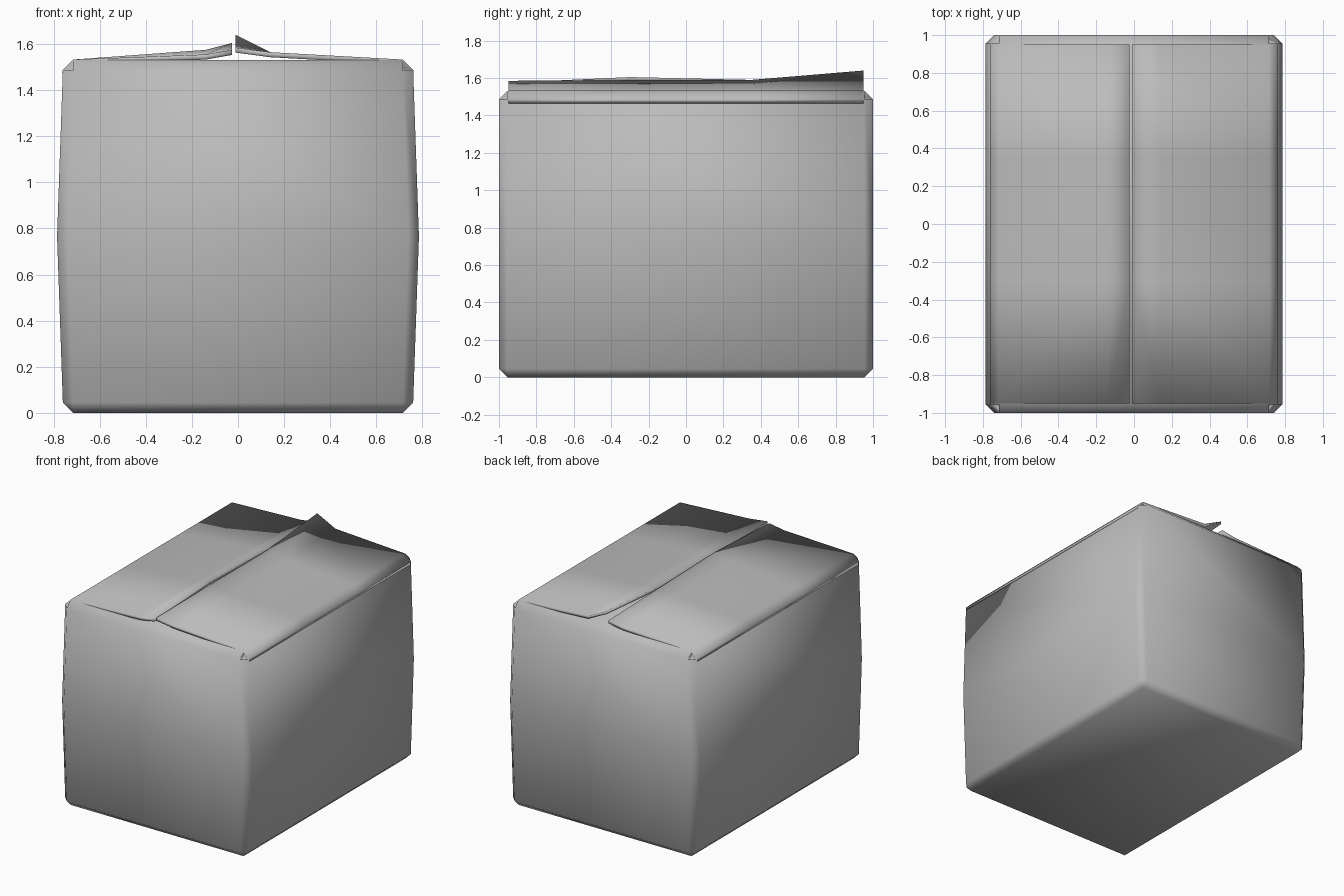
import bpy, bmesh
from mathutils import Vector

cube = bpy.data.objects.get("Cube")
if cube:
    bpy.data.objects.remove(cube, do_unlink=True)

card = bpy.data.materials.new("grey_card")
card.use_nodes = True
colour = (0.5, 0.5, 0.5, 1)
card.diffuse_color = colour
card.node_tree.nodes["Principled BSDF"].inputs["Base Color"].default_value = colour


def finish(name, bm):
    bmesh.ops.recalc_face_normals(bm, faces=bm.faces[:])
    mesh = bpy.data.meshes.new(name)
    bm.to_mesh(mesh)
    bm.free()
    mesh.materials.append(card)
    mesh.polygons.foreach_set("use_smooth", [True] * len(mesh.polygons))
    obj = bpy.data.objects.new(name, mesh)
    bpy.context.collection.objects.link(obj)
    return obj


# Box body: chamfered block whose long sides bulge at mid height
W, D, H, C = 0.76, 1.0, 1.53, 0.045
bm = bmesh.new()
bmesh.ops.create_cube(bm, size=1)
for v in bm.verts:
    v.co = Vector((v.co.x * 2 * W, v.co.y * 2 * D, (v.co.z + 0.5) * H))
bmesh.ops.bevel(bm, geom=bm.edges[:], offset=C, segments=1, affect='EDGES')
bmesh.ops.bisect_plane(bm, geom=bm.verts[:] + bm.edges[:] + bm.faces[:],
                       plane_co=(0, 0, H / 2), plane_no=(0, 0, 1))
for v in bm.verts:
    if abs(v.co.z - H / 2) < 0.01:
        v.co.x += 0.025 if v.co.x > 0 else -0.025

# Small open notches at the four top corners
corners = [f for f in bm.faces if len(f.verts) == 3 and f.calc_center_median().z > 1]
bmesh.ops.inset_individual(bm, faces=corners, thickness=0.004)
for f in corners:
    for v in f.verts:
        v.co -= Vector((0.012 if v.co.x > 0 else -0.012,
                        0.012 if v.co.y > 0 else -0.012, 0.025))
finish("box_body", bm)


# Long top flaps: bent sheets from the hinge to the centre gap
ROWS = (-0.95, -0.3, 0.35, 0.95)


def flap(name, side, inner_x, bend_z, inner_z):
    bm = bmesh.new()
    grid = []
    for y, zb, zi in zip(ROWS, bend_z, inner_z):
        section = [(side * (W + 0.002), H - C + 0.002), (side * (W - C), H + 0.003),
                   (side * 0.14, zb), (inner_x, zi)]
        grid.append([bm.verts.new((x, y, z)) for x, z in section])
    for a, b in zip(grid, grid[1:]):
        for i in range(len(a) - 1):
            bm.faces.new((a[i], a[i + 1], b[i + 1], b[i]))
    bmesh.ops.recalc_face_normals(bm, faces=bm.faces[:])
    if sum(f.normal.z for f in bm.faces) < 0:
        bmesh.ops.reverse_faces(bm, faces=bm.faces[:])
    # thicken downwards
    top = bm.faces[:]
    rim = [e for e in bm.edges if e.is_boundary]
    under = bmesh.ops.duplicate(bm, geom=bm.verts[:] + bm.edges[:] + top)
    low = under["vert_map"]
    for f in top:
        for v in f.verts:
            low[v].co = v.co - Vector((0, 0, 0.022))
    for e in rim:
        a, b = e.verts
        bm.faces.new((a, b, low[b], low[a]))
    return finish(name, bm)


flap("right_flap", -1, -0.025, (1.555, 1.575, 1.57, 1.555), (1.575, 1.605, 1.59, 1.575))
flap("left_flap", 1, -0.01, (1.565, 1.565, 1.565, 1.565), (1.585, 1.59, 1.59, 1.64))
